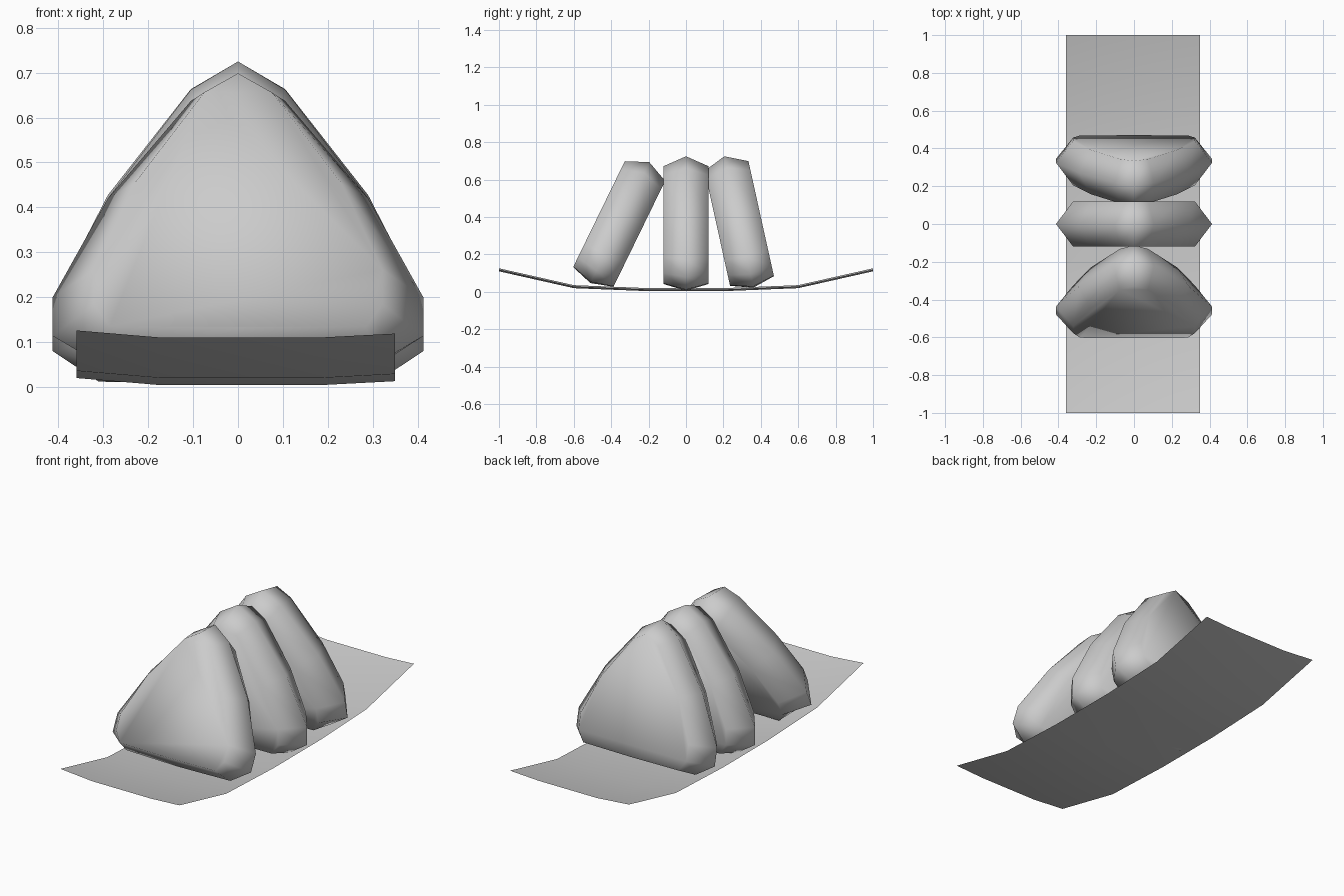
import bpy
from math import radians
from mathutils import Matrix

if "Cube" in bpy.data.objects:
    bpy.data.objects.remove(bpy.data.objects["Cube"])


def make_object(name, verts, faces):
    mesh = bpy.data.meshes.new(name)
    mesh.from_pydata(verts, [], faces)
    mesh.update()
    mesh.shade_smooth()
    obj = bpy.data.objects.new(name, mesh)
    bpy.context.collection.objects.link(obj)
    return obj


def mirrored(half):
    # half runs from top centre to bottom centre on the +x side
    return half + [(-x, z) for x, z in reversed(half[1:-1])]


# Rounded-triangle outlines: the wide middle ring and the smaller flat faces
MIDDLE = mirrored([(0, .725), (.105, .662), (.29, .42), (.413, .175),
                   (.413, .08), (.31, .012), (0, .006)])
FACE = mirrored([(0, .672), (.075, .625), (.23, .40), (.322, .185),
                 (.322, .10), (.285, .045), (0, .042)])


def rice_ball(name, y, z, lean):
    n = len(MIDDLE)
    verts = [(px, d, pz) for d, ring in ((-.12, FACE), (0, MIDDLE), (.12, FACE))
             for px, pz in ring]
    faces = [(r * n + i, r * n + n + i, r * n + n + (i + 1) % n, r * n + (i + 1) % n)
             for r in range(2) for i in range(n)]
    faces += [tuple(range(n)), tuple(reversed(range(2 * n, 3 * n)))]
    obj = make_object(name, verts, faces)
    # tilt about the bottom centre of the ball
    obj.data.transform(Matrix.Translation((0, y, z)) @ Matrix.Rotation(radians(lean), 4, 'X'))
    return obj


rice_ball("front_rice_ball", -.514, .042, -26)
rice_ball("middle_rice_ball", 0, 0, 0)
rice_ball("back_rice_ball", .362, .017, 12.5)

# Curved leaf underneath: raised ends and slightly raised long edges
columns = [(-.36, .016), (-.17, 0), (.18, 0), (.35, .009)]
rows = [(-1, .11), (-.6, .02), (-.2, .004), (.2, .004), (.6, .02), (1, .11)]
verts = [(x, y, zx + zy) for y, zy in rows for x, zx in columns]
w = len(columns)
faces = [(r * w + c, r * w + c + 1, r * w + w + c + 1, r * w + w + c)
         for r in range(len(rows) - 1) for c in range(w - 1)]
make_object("leaf_sheet", verts, faces)
